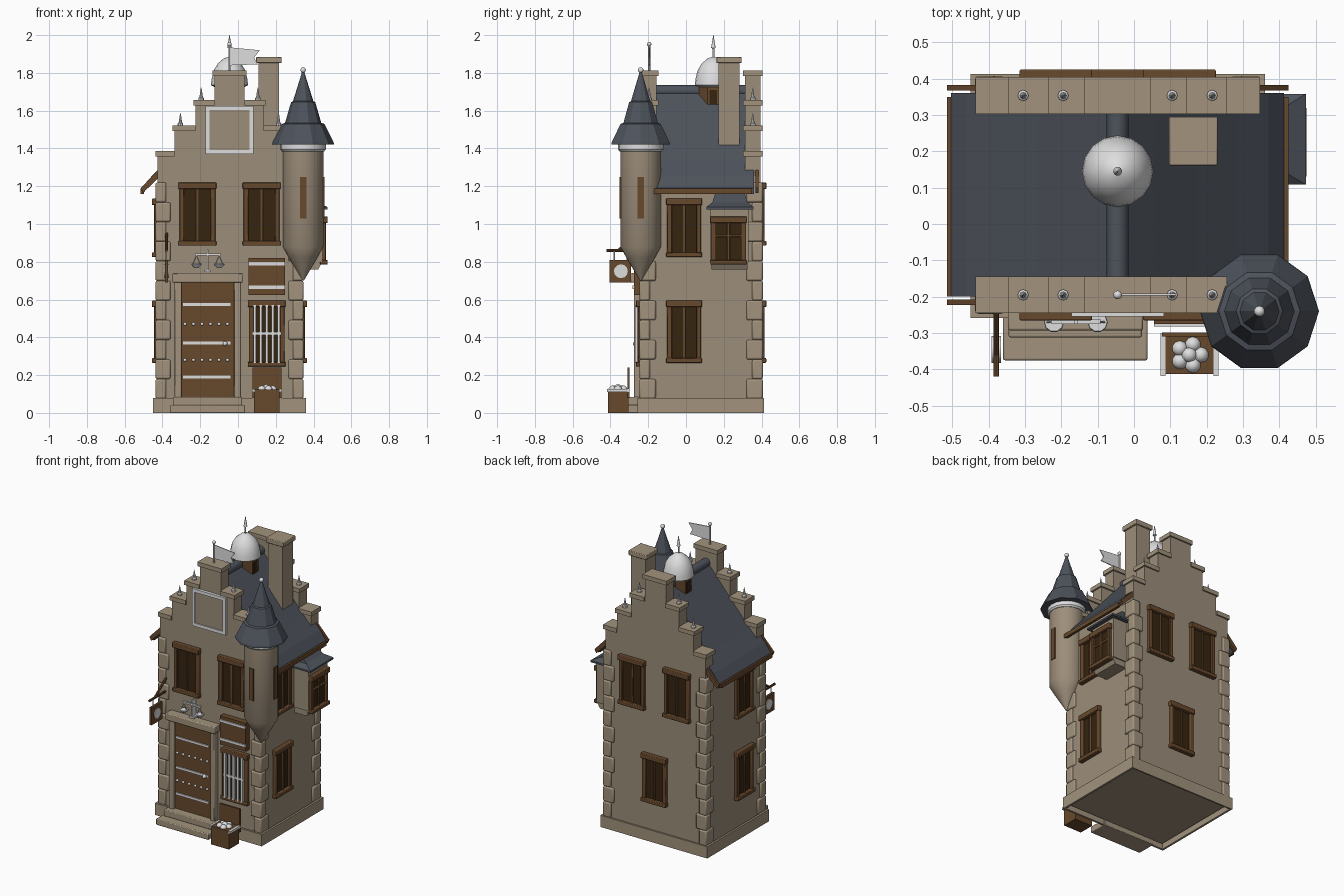
import bpy, bmesh, math
from mathutils import Vector, Matrix

if "Cube" in bpy.data.objects:
    bpy.data.objects.remove(bpy.data.objects["Cube"])


def material(name, rgb):
    m = bpy.data.materials.new(name)
    m.diffuse_color = (*rgb, 1)
    m.use_nodes = True
    m.node_tree.nodes["Principled BSDF"].inputs["Base Color"].default_value = m.diffuse_color
    return m


WALL = material("wall stone", (0.335, 0.27, 0.195))
TRIM = material("trim stone", (0.36, 0.29, 0.205))
SLATE = material("blue slate", (0.075, 0.086, 0.106))
WOOD = material("brown wood", (0.135, 0.065, 0.025))
DARK = material("dark glass", (0.036, 0.018, 0.005))
LIGHT = material("pale metal", (0.73, 0.73, 0.73))

CX = -0.045                                   # centre line of the house
X0, X1, Y0, Y1 = -0.425, 0.335, -0.235, 0.395  # wall faces


def finish(name, bm, mat, bevel=0, smooth=False):
    bmesh.ops.recalc_face_normals(bm, faces=bm.faces)
    me = bpy.data.meshes.new(name)
    bm.to_mesh(me)
    bm.free()
    me.materials.append(mat)
    ob = bpy.data.objects.new(name, me)
    bpy.context.collection.objects.link(ob)
    if bevel:
        b = ob.modifiers.new("bevel", 'BEVEL')
        b.width, b.segments = bevel, 2
    if smooth:
        bpy.context.view_layer.objects.active = ob
        ob.select_set(True)
        bpy.ops.object.shade_smooth_by_angle(angle=math.radians(35))
        ob.select_set(False)
    return ob


def boxes(name, items, mat, bevel=0):
    """Each item is x0, x1, y0, y1, z0, z1."""
    bm = bmesh.new()
    for a, b, c, d, e, f in items:
        m = Matrix.Translation(((a + b) / 2, (c + d) / 2, (e + f) / 2)) @ \
            Matrix.Diagonal((abs(b - a), abs(d - c), abs(f - e), 1))
        bmesh.ops.create_cube(bm, size=1, matrix=m)
    return finish(name, bm, mat, bevel, bool(bevel))


def lathe(name, profile, places, sides, mat, smooth=True, turn=0.0):
    """Spin (radius, z) points round the vertical at each place."""
    bm = bmesh.new()
    for px, py, pz in places:
        rings = []
        for r, z in profile:
            rings.append([bm.verts.new((px + r * math.cos(t), py + r * math.sin(t), pz + z))
                          for t in (2 * math.pi * (i + turn) / sides for i in range(sides))])
        for p, q in zip(rings, rings[1:]):
            for i in range(sides):
                j = (i + 1) % sides
                bm.faces.new((p[i], p[j], q[j], q[i]))
        bm.faces.new(rings[0])
        bm.faces.new(rings[-1])
    return finish(name, bm, mat, 0, smooth)


def prism(name, pts, a, b, mat):
    """Extrude a polygon of (x, z) points along y from a to b."""
    bm = bmesh.new()
    f = bm.faces.new([bm.verts.new((u, a, z)) for u, z in pts])
    g = bmesh.ops.extrude_face_region(bm, geom=[f])
    bmesh.ops.translate(bm, vec=(0, b - a, 0), verts=[v for v in g['geom'] if isinstance(v, bmesh.types.BMVert)])
    return finish(name, bm, mat)


def rods(name, segs, r, mat, sides=8):
    bm = bmesh.new()
    for p, q in segs:
        p, q = Vector(p), Vector(q)
        m = Matrix.Translation((p + q) / 2) @ (q - p).to_track_quat('Z', 'Y').to_matrix().to_4x4()
        bmesh.ops.create_cone(bm, cap_ends=True, segments=sides, radius1=r, radius2=r,
                              depth=(q - p).length, matrix=m)
    return finish(name, bm, mat, 0, True)


def balls(name, places, r, mat):
    bm = bmesh.new()
    for p in places:
        bmesh.ops.create_uvsphere(bm, u_segments=10, v_segments=6, radius=r, matrix=Matrix.Translation(p))
    return finish(name, bm, mat, 0, True)


def on_wall(side, u0, u1, d0, d1, z0, z1):
    """Box given by its run along a wall and its distance out from it."""
    return {'front': (u0, u1, Y0 - d1, Y0 - d0, z0, z1), 'back': (u0, u1, Y1 + d0, Y1 + d1, z0, z1),
            'right': (X1 + d0, X1 + d1, u0, u1, z0, z1), 'left': (X0 - d1, X0 - d0, u0, u1, z0, z1)}[side]


def window(side, u, z0, z1, w=0.19, out=0.0, cross=False):
    h = w / 2
    part = lambda a, b, d, e, f: on_wall(side, u + a, u + b, out - 0.01, out + d, e, f)
    frame = [part(-h, h, 0.03, z1 - 0.035, z1), part(-h, h, 0.03, z0, z0 + 0.025),
             part(-h + .005, -h + .03, 0.02, z0, z1 - .02), part(h - .03, h - .005, 0.02, z0, z1 - .02),
             part(-0.007, 0.007, 0.016, z0, z1 - .02)]
    if cross:
        zm = z0 + 0.6 * (z1 - z0)
        frame.append(part(-h + .02, h - .02, 0.016, zm - .007, zm + .007))
    boxes(side + "_window_frame", frame, WOOD, 0.004)
    boxes(side + "_window_glass", [part(-h + .02, h - .02, 0.007, z0 + .01, z1 - .01)], DARK)


# thin hollow plinth, walls and corner stones
boxes("plinth", [(-.45, .36, -.258, -.244, 0, .08), (-.45, .36, .402, .413, 0, .08),
                 (-.45, -.436, -.25, .405, 0, .08), (.346, .36, -.25, .405, 0, .08)], TRIM)
boxes("walls", [(X0, X1, Y0, Y1, 0.03, 1.23)], WALL)
quoins = []
for sx, cx in ((1, X0), (-1, X1)):
    for sy, cy in ((1, Y0), (-1, Y1)):
        for i in range(11):
            wx, wy = (0.068, 0.045) if i % 2 else (0.045, 0.075)
            xs = sorted((cx - sx * 0.012, cx + sx * wx))
            ys = sorted((cy - sy * 0.012, cy + sy * wy))
            quoins.append((*xs, *ys, 0.075 + i * 0.104, 0.179 + i * 0.104))
boxes("corner_stones", quoins, TRIM, 0.009)

# stepped gables with a cap on each step, and spikes
steps = [(0.38, 1.36), (0.29, 1.495), (0.18, 1.63), (0.08, 1.785)]
spikes = []
for label, y0, y1 in (("front", Y0, -0.155), ("back", 0.312, Y1)):
    z, blocks, caps = 1.2, [], []
    for i, (w, top) in enumerate(steps):
        blocks.append((CX - w, CX + w, y0, y1, z, top))
        inner = steps[i + 1][0] if i < 3 else 0
        for s in (-1, 1):
            caps.append((*sorted((CX + s * (w + .011), CX + s * inner)),
                         y0 - .01, y1 + .01, top - .002, top + .027))
        z = top
    boxes(label + "_gable", blocks, WALL)
    boxes(label + "_gable_caps", caps, TRIM)
    spikes += [(CX + s * u, (y0 + y1) / 2, z) for s in (-1, 1) for u, z in ((0.26, 1.52), (0.15, 1.655))]
lathe("gable_spikes", [(.015, 0), (.015, .012), (.009, .017), (.006, .04), (.001, .068)], spikes, 8, LIGHT)

# roof, ridge, eave beams and verge boards
half = [(0.0, 1.72), (0.1, 1.605), (0.22, 1.465), (0.33, 1.34), (0.415, 1.25), (0.458, 1.19)]
outer = [(CX - u, z) for u, z in half[::-1]] + [(CX + u, z) for u, z in half[1:]]
prism("roof", outer + [(x, z - 0.03) for x, z in outer[::-1]], -0.2, 0.36, SLATE)
rods("ridge_tile", [((CX, -0.16, 1.705), (CX, 0.32, 1.705))], 0.03, SLATE, 12)
boxes("eave_beams", [(CX + s * .452, CX + s * .47, -.2, .35, 1.16, 1.188) for s in (-1, 1)], WOOD)
for s in (-1, 1):
    board = [(CX + s * u, z) for u, z in ((.458, 1.165), (.47, 1.19), (.38, 1.285), (.37, 1.25))]
    for y in (-0.215, 0.375):
        prism("verge_board", board, y - .008, y + .008, WOOD)

# chimney
boxes("chimney", [(0.108, 0.217, 0.173, 0.283, 1.35, 1.86)], WALL)
boxes("chimney_cap", [(0.096, 0.23, 0.161, 0.295, 1.852, 1.885)], TRIM, 0.004)

# domed cupola
cup = [(CX, 0.145, 0)]
lathe("cupola_lantern", [(.082, 1.58), (.082, 1.73)], cup, 8, WOOD, False, 0.5)
boxes("cupola_panels", [(CX - .079, CX + .079, .125, .165, 1.635, 1.71),
                        (CX - .02, CX + .02, .066, .224, 1.635, 1.71)], DARK)
lathe("cupola_dome", [(.08, 1.725), (.098, 1.735), (.095, 1.765), (.085, 1.81), (.062, 1.85), (.03, 1.877),
                      (.005, 1.885), (.005, 1.93), (.012, 1.932), (.001, 2.0)], cup, 16, LIGHT)

# corner turret with tiered spire
tur = [(0.345, -0.24, 0)]
lathe("turret", [(.004, .70), (.03, .745), (.075, .82), (.108, .88), (.108, 1.4)], tur, 20, WALL)
lathe("turret_collar", [(.112, 1.385), (.12, 1.395), (.12, 1.42), (.10, 1.425)], tur, 20, LIGHT)
lathe("turret_spire", [(.10, 1.42), (.164, 1.42), (.16, 1.435), (.112, 1.53), (.096, 1.535), (.064, 1.645),
                       (.054, 1.65), (.012, 1.785), (.005, 1.81)], tur, 10, SLATE, False)
balls("turret_ball", [(.345, -.24, 1.815)], 0.015, LIGHT)
boxes("turret_slits", [(.328, .362, -.352, -.33, 1.03, 1.25), (.435, .457, -.257, -.223, 1.03, 1.25)], WOOD)

# windows on every wall
for u in (-0.215, 0.125):
    window('front', u, 0.885, 1.22, 0.2)
    window('back', u, 0.885, 1.22, 0.2)
window('back', CX, 0.265, 0.595)
for side in ('right', 'left'):
    window(side, -0.01, 0.265, 0.595)
    window(side, -0.01, 0.825, 1.135)

# bay window on the right wall
boxes("bay", [(0.32, 0.445, 0.128, 0.332, 0.8, 1.09)], WALL)
prism("bay_corbel", [(0.32, 0.76), (0.425, 0.76), (0.447, 0.80), (0.32, 0.80)], 0.135, 0.325, WALL)
window('right', 0.225, 0.785, 1.04, 0.19, 0.11, True)
bm = bmesh.new()
rings = [[bm.verts.new(p) for p in ((.32, a, z), (x, a, z), (x, b, z), (.32, b, z))]
         for x, a, b, z in ((.473, .108, .358, 1.078), (.473, .108, .358, 1.09),
                            (.42, .14, .325, 1.115), (.36, .155, .31, 1.165))]
for p, q in zip(rings, rings[1:]):
    for i in range(4):
        bm.faces.new((p[i], p[(i + 1) % 4], q[(i + 1) % 4], q[i]))
bm.faces.new(rings[0])
bm.faces.new(rings[-1])
finish("bay_roof", bm, SLATE)

# doorway, steps and door ironwork
boxes("door_steps", [(-.36, .037, -.375, -.24, 0, .042), (-.345, .022, -.312, -.24, .04, .085)], TRIM, 0.005)
boxes("door_surround", [(-.335, -.298, -.275, -.23, .08, .70), (-.02, .015, -.275, -.23, .08, .70),
                        (-.347, .025, -.293, -.23, .69, .74)], TRIM, 0.006)
boxes("door", [(-.30, -.015, -.255, -.23, .085, .69)], WOOD)
boxes("door_straps", [(-.29, -.04, -.262, -.25, z - .008, z + .008) for z in (.19, .37, .575)], LIGHT)
balls("door_studs", [(-.28 + .045 * i, -.256, z) for z in (.28, .47) for i in range(6)], .009, LIGHT)
balls("door_knob", [(-.068, -.268, .367)], .013, LIGHT)

# scales emblem above the door
boxes("scales", [(-.165, -.155, -.275, -.23, .745, .865), (-.228, -.092, -.275, -.262, .833, .843),
                 (-.178, -.142, -.275, -.23, .745, .757)], LIGHT)
rods("scale_cords", [((x, -.27, .835), (x + d, -.27, .785)) for x in (-.22, -.10) for d in (-.02, .02)], .003, LIGHT)
lathe("scale_pans", [(.012, .768), (.028, .785), (.026, .79)], [(-.22, -.27, 0), (-.10, -.27, 0)], 10, LIGHT)

# framed stone panel on the front gable
boxes("panel_frame", [(-.172, .082, -.255, -.225, 1.603, 1.625), (-.172, .082, -.255, -.225, 1.37, 1.392),
                      (-.172, -.151, -.255, -.225, 1.37, 1.62), (.061, .082, -.255, -.225, 1.37, 1.62)], LIGHT)
boxes("panel", [(-.16, .07, -.248, -.23, 1.38, 1.615)], WALL)

# barred shop window with raised shutter
window('front', 0.152, 0.245, 0.595, 0.2)
boxes("window_bars", [(.081 + .032 * i, .095 + .032 * i, -.27, -.256, .265, .57) for i in range(5)] +
      [(.075, .23, -.268, -.258, .413, .427)], LIGHT)
boxes("shutter", [(.055, .25, -.275, -.23, .625, .82)], WOOD)
boxes("shutter_straps", [(.055, .25, -.282, -.27, z - .009, z + .009) for z in (.665, .79)], LIGHT)

# goods crate with back board
boxes("crate", [(.085, .22, -.413, -.305, 0, .125)], WOOD)
boxes("crate_board", [(.077, .23, -.31, -.298, .08, .24)], WOOD)
boxes("crate_rails", [(x, x + .014, -.418, -.30, .11, .127) for x in (.073, .219)], LIGHT)
balls("crate_goods", [(.152 + .032 * math.cos(t), -.36 + .03 * math.sin(t), .123)
                      for t in (math.pi * 2 * i / 5 for i in range(5))] + [(.152, -.36, .13)], .022, LIGHT)

# hanging sign
boxes("sign_board", [(-.387, -.371, -.405, -.29, .69, .81)], WOOD)
rods("sign_disc", [((-.392, -.345, .75), (-.366, -.345, .75))], .037, LIGHT, 12)
rods("sign_bracket", [((-.379, -.23, .86), (-.379, -.42, .86)), ((-.379, -.235, .95), (-.379, -.36, .86))], .008, WOOD)
rods("sign_hangers", [((-.379, y, .80), (-.379, y, .86)) for y in (-.38, -.31)], .004, LIGHT)

# flag on the front gable
rods("flag_pole", [((CX, -.195, 1.80), (CX, -.195, 1.95))], .006, LIGHT)
balls("flag_ball", [(CX, -.195, 1.952)], .012, LIGHT)
prism("flag", [(CX, 1.84), (.105, 1.845), (.085, 1.88), (.115, 1.92), (CX, 1.935)], -.197, -.191, LIGHT)
